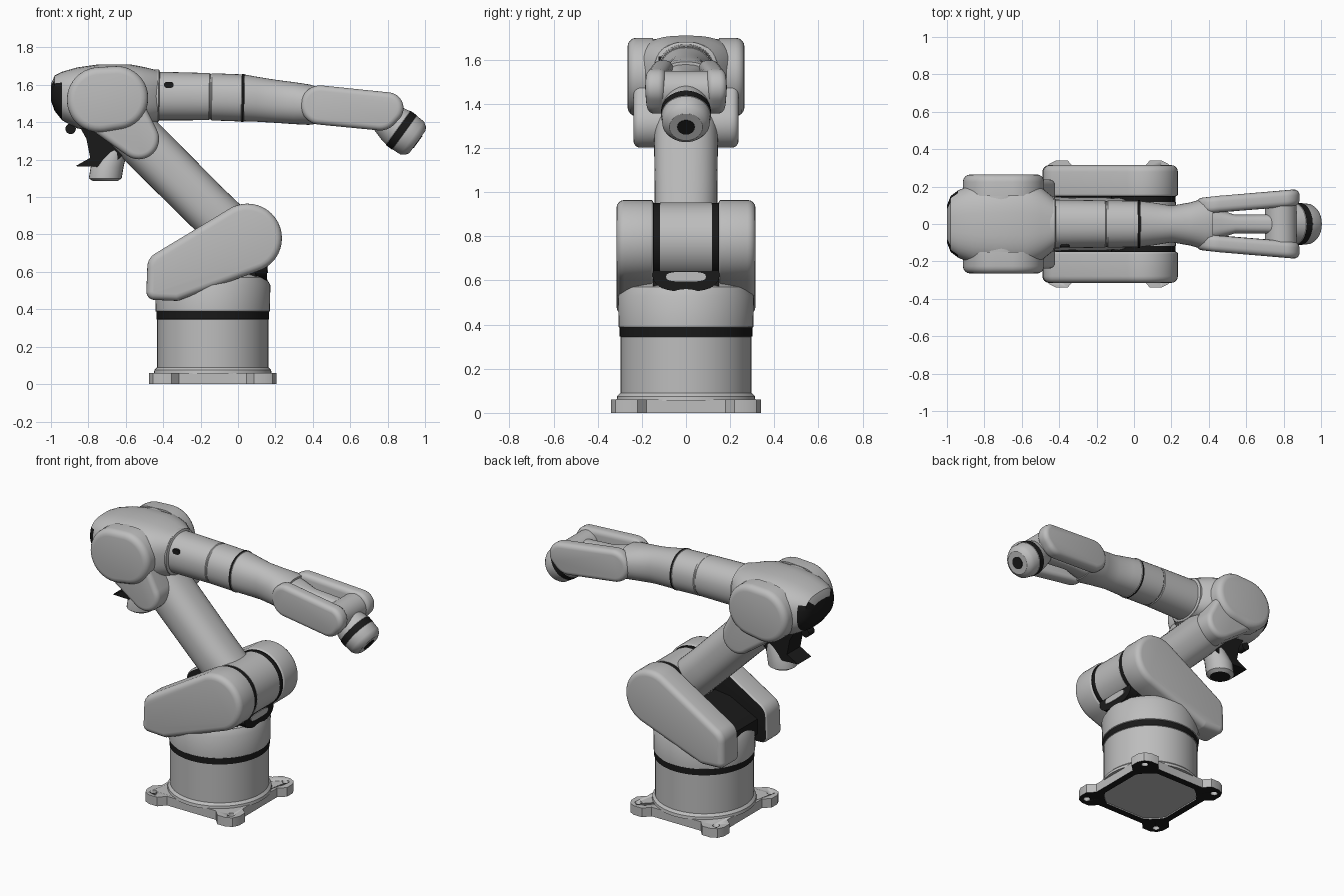
import bpy, bmesh, math
from mathutils import Vector, geometry

if "Cube" in bpy.data.objects:
    bpy.data.objects.remove(bpy.data.objects["Cube"])

def material(name, c):
    m = bpy.data.materials.new(name)
    m.diffuse_color = (c, c, c, 1)
    m.use_nodes = True
    m.node_tree.nodes["Principled BSDF"].inputs["Base Color"].default_value = m.diffuse_color
    return m

GREY = material("light_grey_paint", 0.51)
DARK = material("black_rubber", 0.01)


def finish(name, bm, mirror=False, dark=None, all_dark=False):
    """Turn a bmesh into an object; dark is a rule that picks black faces."""
    bmesh.ops.recalc_face_normals(bm, faces=bm.faces)
    bm.normal_update()
    for f in bm.faces:
        if all_dark or (dark and dark(f)):
            f.material_index = 1
    me = bpy.data.meshes.new(name)
    bm.to_mesh(me)
    bm.free()
    me.materials.append(GREY)
    me.materials.append(DARK)
    ob = bpy.data.objects.new(name, me)
    bpy.context.collection.objects.link(ob)
    if mirror:
        m = ob.modifiers.new("mirror", 'MIRROR')
        m.use_axis = (False, True, False)
        m.use_mirror_merge = False
    return ob


def hull(*circles):
    """Convex outline around circles (x, z, r) as (x, z, outward x, outward z)."""
    pts = [(x + r * math.cos(a), z + r * math.sin(a), math.cos(a), math.sin(a))
           for x, z, r in circles
           for a in [i * math.tau / 40 for i in range(40)]]
    return [pts[i] for i in geometry.convex_hull_2d([Vector(p[:2]) for p in pts])]


def prism(name, outline, y0, y1, bevel=0, shear=0, inner_bevel=0, **kw):
    """Extrude an xz outline along y; the rims of a hull may be rounded."""
    arc = [math.radians(a) for a in (0, 22.5, 45, 67.5, 90)]
    levels = [(y0, 0), (y1, 0)]
    if inner_bevel:
        levels[:1] = [(y0 + inner_bevel * (1 - math.sin(a)), inner_bevel * (1 - math.cos(a)))
                      for a in reversed(arc)]
    if bevel:
        levels[-1:] = [(y1 - bevel * (1 - math.sin(a)), bevel * (1 - math.cos(a))) for a in arc]
    bm = bmesh.new()
    rings = [[bm.verts.new((p[0] - (d * p[2] if d else 0), y + shear * (p[0] - 0.8),
                            p[1] - (d * p[3] if d else 0))) for p in outline] for y, d in levels]
    n = len(outline)
    bm.faces.new(rings[0])
    bm.faces.new(rings[-1])
    for a, b in zip(rings, rings[1:]):
        for i in range(n):
            j = (i + 1) % n
            bm.faces.new((a[i], a[j], b[j], b[i]))
    return finish(name, bm, **kw)


def loft(name, angle, sections, p=2, y=0, n=40, dark_segments=(), **kw):
    """Skin (x, z, r_in_plane, r_y) sections facing along angle in the xz plane."""
    bm = bmesh.new()
    t = math.radians(angle)
    nx, nz = -math.sin(t), math.cos(t)
    rings = []
    for x, z, rn, ry in sections:
        ring = []
        for i in range(n):
            a = i * math.tau / n
            c, s = [math.copysign(abs(k) ** (2 / p), k) for k in (math.cos(a), math.sin(a))]
            ring.append(bm.verts.new((x + nx * rn * c, y + ry * s, z + nz * rn * c)))
        rings.append(ring)
    for k, (r, q) in enumerate(zip(rings, rings[1:])):
        for i in range(n):
            j = (i + 1) % n
            f = bm.faces.new((r[i], r[j], q[j], q[i]))
            f.material_index = int(k in dark_segments)
    bm.faces.new(rings[0])
    bm.faces.new(rings[-1])
    return finish(name, bm, **kw)


CX = -0.135   # turning axis of the base

# Base plate with four corner lugs, black underside and a shallow grey recess
quarter = [(0.295, 0.18), (0.34, 0.22), (0.34, 0.28), (0.32, 0.32),
           (0.28, 0.34), (0.22, 0.34), (0.18, 0.295)]
bm = bmesh.new()
outline = []
for k in range(4):
    c, s = round(math.cos(k * math.pi / 2)), round(math.sin(k * math.pi / 2))
    outline += [(px * c - py * s, px * s + py * c) for px, py in quarter]

def plate_ring(z, fit=None):
    ring = []
    for x, y in outline:
        d = Vector((x, y))
        if fit:
            d *= 0.86 * min(1, 0.29 / (0.86 * d.length))
        ring.append(bm.verts.new((CX + d.x, d.y, z)))
    return ring

rings = [plate_ring(0.06), plate_ring(0), plate_ring(0, True), plate_ring(0.008, True)]
bm.faces.new(rings[0])
bm.faces.new(rings[-1])
for a, b in zip(rings, rings[1:]):
    for i in range(len(a)):
        j = (i + 1) % len(a)
        bm.faces.new((a[i], a[j], b[j], b[i]))
plate = finish("base_plate", bm, dark=lambda f: all(v.co.z < 0.004 for v in f.verts))

# Bolt holes through the lugs
for sx in (-1, 1):
    for sy in (-1, 1):
        x = CX + sx * 0.285
        drill = loft("bolt_hole_cutter", 90, [(x, -0.1, 0.022, 0.022), (x, 0.2, 0.022, 0.022)],
                     y=sy * 0.285, n=16)
        drill.hide_render = True
        drill.display_type = 'WIRE'
        cut = plate.modifiers.new("bolt_hole", 'BOOLEAN')
        cut.object, cut.operation, cut.solver = drill, 'DIFFERENCE', 'EXACT'

# Round base, black seal ring and turning turret
loft("base_column", 90, [(CX, z, r, r) for z, r in
     [(0.055, 0.315), (0.075, 0.312), (0.09, 0.297), (0.345, 0.297), (0.347, 0.302), (0.387, 0.302),
      (0.39, 0.306), (0.53, 0.308), (0.57, 0.285), (0.59, 0.24)]], n=48, dark_segments=(4,))

# Shoulder housings on both sides, black on the inner walls
prism("shoulder_housing", hull((0.05, 0.78, 0.185), (-0.40, 0.625, 0.085),
      (-0.445, 0.495, 0.045), (-0.33, 0.485, 0.04)), 0.148, 0.315, 0.036,
      inner_bevel=0.012, mirror=True, dark=lambda f: f.normal.y < -0.9)
prism("shoulder_saddle", [(-0.42, 0.5), (-0.42, 0.60), (-0.22, 0.70), (-0.05, 0.72),
      (0.08, 0.63), (0.10, 0.57), (0.08, 0.5)], -0.15, 0.15, all_dark=True)
loft("shoulder_cradle", 0, [(-0.10, 0.635, 0.085, 0.152), (0.155, 0.635, 0.085, 0.152)],
     p=2.6, all_dark=True)
loft("cradle_pad", 0, [(0.15, 0.617, 0.022, 0.09), (0.160, 0.617, 0.022, 0.09)], p=3)
prism("shoulder_seal", hull((0.05, 0.78, 0.172)), -0.155, 0.155, all_dark=True)
prism("shoulder_hub", hull((0.05, 0.78, 0.174)), -0.118, 0.118)

# Lower arm tube
loft("lower_arm", 135.5, [(0.05, 0.745, 0.13, 0.115), (-0.05, 0.835, 0.133, 0.138),
     (-0.18, 0.96, 0.132, 0.142), (-0.50, 1.28, 0.135, 0.145), (-0.66, 1.44, 0.135, 0.145)], p=2.4)

# Elbow fork, side caps and rounded body with black back
prism("elbow_fork", hull((-0.71, 1.52, 0.175), (-0.53, 1.31, 0.108)), 0.10, 0.238, 0.03, mirror=True)
prism("elbow_cap", hull((-0.74, 1.52, 0.175), (-0.65, 1.53, 0.17)), 0.15, 0.265, 0.04, mirror=True)
loft("elbow_body", 0, [(-1.0, 1.56, 0.045, 0.10), (-0.98, 1.555, 0.095, 0.15),
     (-0.94, 1.54, 0.13, 0.18), (-0.86, 1.53, 0.163, 0.215), (-0.74, 1.53, 0.18, 0.235),
     (-0.58, 1.535, 0.175, 0.235), (-0.50, 1.54, 0.155, 0.20), (-0.43, 1.54, 0.137, 0.142)], p=2.7,
     dark=lambda f: f.calc_center_median().x < -0.93 and f.calc_center_median().z < 1.61)

# Cable gland under the elbow
prism("cable_guard", [(-0.87, 1.165), (-0.79, 1.21), (-0.81, 1.31), (-0.86, 1.40),
      (-0.62, 1.40), (-0.60, 1.24), (-0.68, 1.16)], -0.07, 0.07, all_dark=True)
loft("cable_gland", 90, [(-0.71, 1.085, 0.065, 0.065), (-0.71, 1.10, 0.088, 0.088),
     (-0.70, 1.16, 0.088, 0.088), (-0.66, 1.25, 0.07, 0.07)], n=24,
     dark=lambda f: f.normal.z < -0.95)
prism("cable_stub", hull((-0.895, 1.365, 0.028)), -0.03, 0.03, all_dark=True)

# Forearm with collar, seam and black joint ring
loft("forearm", -1, [(-0.46, 1.54, 0.142, 0.148), (-0.425, 1.54, 0.142, 0.148),
     (-0.42, 1.54, 0.13, 0.13), (-0.155, 1.537, 0.126, 0.126), (-0.15, 1.537, 0.122, 0.122),
     (-0.145, 1.537, 0.122, 0.122), (-0.14, 1.536, 0.126, 0.126), (0.018, 1.53, 0.126, 0.124),
     (0.02, 1.53, 0.129, 0.127), (0.032, 1.53, 0.129, 0.127), (0.034, 1.53, 0.125, 0.123),
     (0.10, 1.523, 0.120, 0.115), (0.20, 1.512, 0.115, 0.098), (0.30, 1.502, 0.112, 0.115),
     (0.38, 1.494, 0.108, 0.138), (0.42, 1.491, 0.10, 0.135)], p=2.2, dark_segments=(8,))
prism("arm_plug", hull((-0.38, 1.60, 0.016), (-0.36, 1.60, 0.016)), -0.124, -0.09, all_dark=True)

# Wrist fork prongs
prism("wrist_prong", hull((0.44, 1.492, 0.105), (0.76, 1.460, 0.104), (0.80, 1.475, 0.085)),
      0.09, 0.178, 0.03, shear=0.08, inner_bevel=0.03, mirror=True)

# Wrist tongue, tilting drum and tool head
loft("wrist_tongue", -4, [(0.38, 1.49, 0.095, 0.10), (0.46, 1.485, 0.085, 0.075),
     (0.54, 1.48, 0.07, 0.05), (0.70, 1.468, 0.07, 0.052), (0.80, 1.46, 0.07, 0.06)], p=3)
prism("wrist_drum", hull((0.785, 1.465, 0.085)), -0.14, 0.14)
head = [(0.0, 0.075), (0.05, 0.092), (0.09, 0.104), (0.122, 0.11), (0.124, 0.113), (0.163, 0.113),
        (0.165, 0.111), (0.215, 0.108), (0.237, 0.094), (0.25, 0.075)]
loft("tool_head", -36, [(0.757 + 0.81 * s, 1.442 - 0.588 * s, r, r) for s, r in head],
     dark_segments=(4,))
loft("tool_socket", -36, [(0.757 + 0.81 * s, 1.442 - 0.588 * s, 0.04, 0.04)
     for s in (0.248, 0.253)], n=20, all_dark=True)

# Smooth shading with crisp edges
bpy.ops.object.select_all(action='SELECT')
bpy.context.view_layer.objects.active = plate
bpy.ops.object.shade_smooth_by_angle(angle=math.radians(32))
